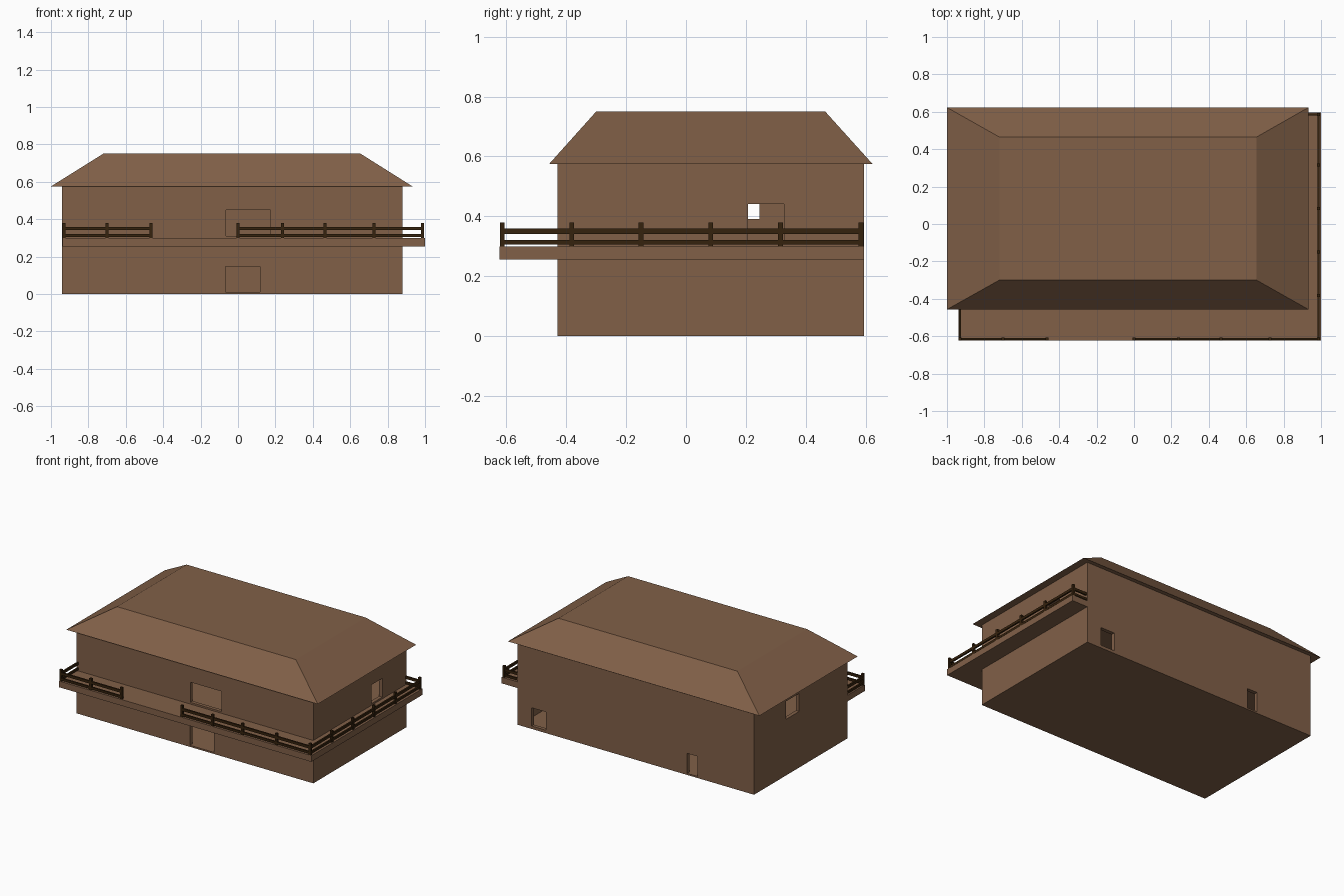
import bpy, bmesh

if "Cube" in bpy.data.objects:
    bpy.data.objects.remove(bpy.data.objects["Cube"])


def material(name, rgb):
    m = bpy.data.materials.new(name)
    m.diffuse_color = (*rgb, 1)
    m.use_nodes = True
    m.node_tree.nodes["Principled BSDF"].inputs["Base Color"].default_value = m.diffuse_color
    return m


BROWN = material("warm_brown", (0.22, 0.117, 0.064))
DARK = material("dark_wood", (0.036, 0.016, 0.004))


def add_box(bm, x0, x1, y0, y1, z0, z1):
    r = bmesh.ops.create_cube(bm, size=1)
    for v in r["verts"]:
        v.co = (x1 if v.co.x > 0 else x0,
                y1 if v.co.y > 0 else y0,
                z1 if v.co.z > 0 else z0)
    return r["verts"]


def finish(bm, name, mat):
    bmesh.ops.recalc_face_normals(bm, faces=bm.faces)
    me = bpy.data.meshes.new(name)
    bm.to_mesh(me)
    bm.free()
    me.materials.append(mat)
    ob = bpy.data.objects.new(name, me)
    bpy.context.collection.objects.link(ob)
    return ob


def boxes(name, mat, *dims):
    bm = bmesh.new()
    for d in dims:
        add_box(bm, *d)
    return finish(bm, name, mat)


# House outline
X0, X1, Y0, Y1, TOP = -0.94, 0.88, -0.43, 0.595, 0.58
T = 0.025  # wall thickness

# Walls, hollowed into two storeys, with doors and windows cut through
walls = boxes("walls", BROWN, (X0, X1, Y0, Y1, 0, TOP))
cuts = {
    "lower_room": (X0 + T, X1 - T, Y0 + T, Y1 - T, 0.01, 0.27),
    "upper_room": (X0 + T, X1 - T, Y0 + T, Y1 - T, 0.305, 0.56),
    "front_door": (-0.068, 0.117, Y0 - 0.1, Y0 + 0.1, 0.011, 0.147),
    "balcony_door": (-0.065, 0.175, Y0 - 0.1, Y0 + 0.1, 0.31, 0.45),
    "side_door": (X1 - 0.1, X1 + 0.1, 0.207, 0.327, 0.31, 0.44),
    "left_window": (X0 - 0.1, X0 + 0.1, 0.10, 0.245, 0.39, 0.515),
    "back_opening": (0.66, 0.77, Y1 - 0.1, Y1 + 0.1, 0.02, 0.147),
    "back_door": (-0.505, -0.425, Y1 - 0.1, Y1 + 0.1, 0.011, 0.15),
}
for name, dims in cuts.items():
    cutter = boxes(name + "_cutter", BROWN, dims)
    mod = walls.modifiers.new(name, "BOOLEAN")
    mod.operation = "DIFFERENCE"
    mod.solver = "EXACT"
    mod.object = cutter
    bpy.context.view_layer.objects.active = walls
    bpy.ops.object.modifier_apply(modifier=name)
    bpy.data.objects.remove(cutter, do_unlink=True)

# Flat-topped hipped roof
bm = bmesh.new()
for v in add_box(bm, -1.0, 0.933, -0.457, 0.623, 0.575, 0.75):
    if v.co.z > 0.7:
        v.co.x = 0.655 if v.co.x > 0 else -0.72
        v.co.y = 0.465 if v.co.y > 0 else -0.30
finish(bm, "roof", BROWN)

# L-shaped balcony slab along the front and right
bm = bmesh.new()
outline = [(-0.938, -0.623), (1.0, -0.623), (1.0, 0.595),
           (X1 - 0.01, 0.595), (X1 - 0.01, Y0 + 0.01), (-0.938, Y0 + 0.01)]
face = bm.faces.new([bm.verts.new((x, y, 0.255)) for x, y in outline])
ext = bmesh.ops.extrude_face_region(bm, geom=[face])
for v in ext["geom"]:
    if isinstance(v, bmesh.types.BMVert):
        v.co.z = 0.298
finish(bm, "balcony_floor", BROWN)

# Railings: posts at given spots, two rails spanning each run
P = 0.008   # post half width
R = 0.0055  # rail half width
FY, RX, LX, BY = -0.614, 0.987, -0.93, 0.585


def railing(name, axis, fixed, start, end, posts):
    bm = bmesh.new()

    def bar(a, b, half, z0, z1):
        c, d = fixed - half, fixed + half
        add_box(bm, *((a, b, c, d) if axis == "x" else (c, d, a, b)), z0, z1)

    for p in posts:
        bar(p - P, p + P, P, 0.297, 0.379)
    bar(start, end, R, 0.341, 0.359)
    bar(start, end, R, 0.305, 0.320)
    finish(bm, name, DARK)


railing("front_left_railing", "x", FY, LX, -0.465, (LX, -0.70, -0.465))
railing("front_right_railing", "x", FY, 0.0, RX, (0.0, 0.237, 0.466, 0.727))
railing("right_railing", "y", RX, FY, BY, (FY, -0.382, -0.15, 0.083, 0.316, BY))
railing("left_end_railing", "y", LX, FY, Y0 + 0.01, ())
railing("back_end_railing", "x", BY, X1 - 0.01, RX, ())
